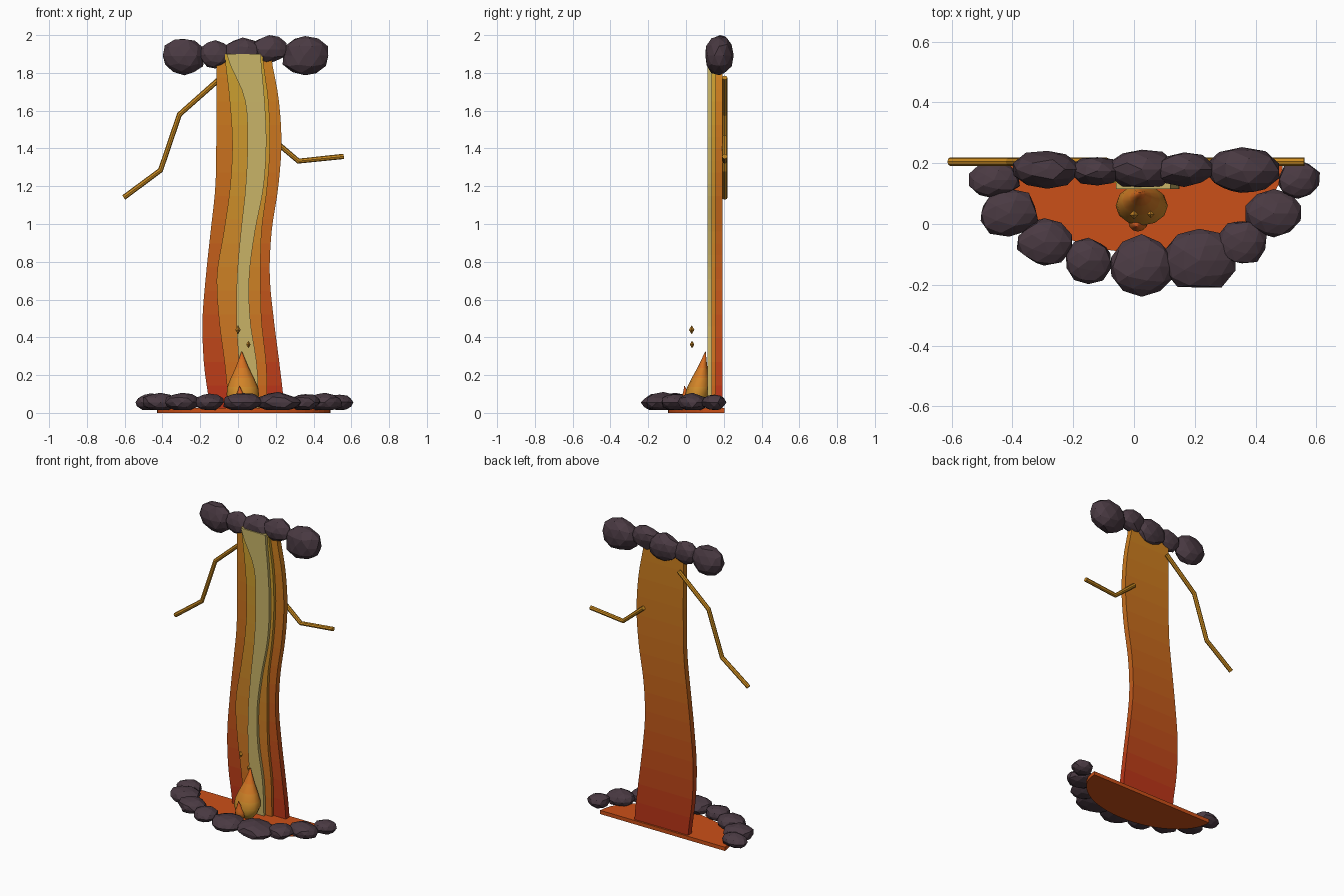
import bpy, bmesh, math, random
from mathutils import Vector

if "Cube" in bpy.data.objects:
    bpy.data.objects.remove(bpy.data.objects["Cube"])

random.seed(4)
mats = {}


def mat(col):
    key = tuple(round(c, 3) for c in col)
    if key not in mats:
        m = bpy.data.materials.new("colour_%d" % len(mats))
        m.diffuse_color = (*key, 1)
        m.use_nodes = True
        m.node_tree.nodes["Principled BSDF"].inputs["Base Color"].default_value = m.diffuse_color
        mats[key] = m
    return mats[key]


def finish(name, bm, low, high=None, bands=10, smooth=False):
    """Make the object, coloured in bands from low to high along z."""
    bmesh.ops.recalc_face_normals(bm, faces=bm.faces)
    me = bpy.data.meshes.new(name)
    ob = bpy.data.objects.new(name, me)
    bpy.context.collection.objects.link(ob)
    n = bands if high else 1
    for i in range(n):
        t = i / max(n - 1, 1)
        me.materials.append(mat([a + (b - a) * t for a, b in zip(low, high or low)]))
    zs = [v.co.z for v in bm.verts]
    z0, z1 = min(zs), max(zs)
    for f in bm.faces:
        t = (f.calc_center_median().z - z0) / (z1 - z0)
        f.material_index = min(int(t * n), n - 1)
        f.smooth = smooth
    bm.to_mesh(me)
    bm.free()
    return ob


def rings(loops):
    """Closed solid skinned through equal-length vertex loops."""
    bm = bmesh.new()
    vs = [[bm.verts.new(p) for p in lp] for lp in loops]
    for a, b in zip(vs, vs[1:]):
        for i in range(len(a)):
            j = (i + 1) % len(a)
            bm.faces.new((a[i], a[j], b[j], b[i]))
    bm.faces.new(vs[0])
    bm.faces.new(vs[-1])
    return bm


def sample(keys, t):
    """Catmull-Rom through evenly spaced keys."""
    s = t * (len(keys) - 1)
    i = min(int(s), len(keys) - 2)
    u = s - i
    p = [keys[max(0, min(len(keys) - 1, i + k))] for k in (-1, 0, 1, 2)]
    return 0.5 * (2 * p[1] + (p[2] - p[0]) * u + (2 * p[0] - 5 * p[1] + 4 * p[2] - p[3]) * u * u
                  + (3 * p[1] - p[0] - 3 * p[2] + p[3]) * u ** 3)


def ribbon(name, left, right, y0, y1, low, high):
    loops = []
    for i in range(31):
        t = i / 30
        z = 0.02 + 1.88 * t
        l, r = sample(left, t), sample(right, t)
        loops.append([(l, y0, z), (r, y0, z), (r, y1, z), (l, y1, z)])
    finish(name, rings(loops), low, high, 15)


# layered lava fall
ribbon("lava_fall_outer", [-.15, -.18, -.188, -.17, -.145, -.12, -.115, -.115, -.115],
       [.245, .22, .19, .168, .178, .213, .23, .215, .175], .155, .193,
       (.5, .035, .009), (.62, .22, .014))
ribbon("lava_fall_middle", [-.05, -.07, -.10, -.112, -.075, -.042, -.03, -.045, -.07],
       [.155, .15, .125, .12, .125, .155, .17, .16, .13], .135, .165,
       (.62, .14, .012), (.6, .36, .03))
ribbon("lava_fall_core", [.02, .005, -.008, -.005, .015, .04, .05, .035, -.06],
       [.11, .10, .065, .06, .09, .135, .15, .14, .12], .115, .15,
       (.58, .44, .13), (.58, .46, .14))

# half-round lava pool with straight back
outline = [(.03 + .46 * math.cos(a), .205 - .3 * math.sin(a))
           for a in (math.pi * i / 24 for i in range(25))]
finish("lava_pool", rings([[(x, y, z) for x, y in outline] for z in (0, .025)]), (.6, .08, .009))


# faceted rocks
def rock(name, c, r, flat=None):
    bm = bmesh.new()
    bmesh.ops.create_icosphere(bm, subdivisions=2, radius=1)
    cuts = [(Vector((random.gauss(0, 1), random.gauss(0, 1), random.gauss(0, 1))).normalized(),
             random.uniform(.82, .93)) for _ in range(8)]
    for v in bm.verts:
        v.co *= random.uniform(.96, 1.05)
        for n, d in cuts:
            over = v.co.dot(n) - d
            if over > 0:
                v.co -= n * over
        v.co = Vector(c) + Vector([a * b for a, b in zip(v.co, r)])
        if flat is not None:
            v.co.z = max(v.co.z, flat)
    finish(name, bm, (.068, .042, .055))


pool_rocks = [(-.46, .145, .085, .062), (-.41, .035, .105, .08), (-.295, -.06, .095, .08),
              (-.15, -.12, .078, .078), (.025, -.14, .108, .102), (.215, -.12, .12, .105),
              (.355, -.06, .082, .077), (.46, .035, .098, .08), (.54, .148, .072, .066)]
for i, (x, y, rx, ry) in enumerate(pool_rocks):
    rock("pool_rock_%d" % i, (x, y, .056), (rx, ry, .046 + .15 * (rx - .075)), .015)
ledge_rocks = [(-.285, .18, 1.89, .115, .065, .1), (-.12, .175, 1.895, .09, .05, .075),
               (.025, .18, 1.895, .115, .07, .09), (.165, .18, 1.925, .1, .056, .078),
               (.355, .175, 1.892, .133, .08, .107)]
for i, (x, y, z, rx, ry, rz) in enumerate(ledge_rocks):
    rock("ledge_rock_%d" % i, (x, y, z), (rx, ry, rz))


# glowing cracks: bent rods reaching out on each side
def crack(name, pts):
    pts = [Vector((x, .205, z)) for x, z in pts]
    loops = []
    for i, p in enumerate(pts):
        a = (p - pts[max(i - 1, 0)]).normalized()
        b = (pts[min(i + 1, len(pts) - 1)] - p).normalized()
        d = (a + b).normalized()
        side = Vector((-d.z, 0, d.x))
        loops.append([p + .014 * (math.cos(k * math.pi / 4) * side
                                  + math.sin(k * math.pi / 4) * Vector((0, 1, 0))) for k in range(8)])
    finish(name, rings(loops), (.6, .26, .015))


crack("crack_left", [(-.09, 1.775), (-.31, 1.58), (-.41, 1.285), (-.605, 1.14)])
crack("crack_right", [(.17, 1.46), (.32, 1.333), (.56, 1.358)])


# teardrop flames, leaning towards the tip
def flame(name, base, tip, r, low, high):
    base, tip = Vector(base), Vector(tip)
    loops = []
    for t, w in ((0, .55), (.1, .85), (.22, 1), (.36, .95), (.52, .72), (.7, .42), (.86, .2), (1, .02)):
        c = base.lerp(tip, t)
        loops.append([c + Vector((r[0] * w * math.cos(a), r[1] * w * math.sin(a), 0))
                      for a in (k * math.pi / 6 for k in range(12))])
    finish(name, rings(loops), low, high, 7, True)


flame("splash_flame", (.027, .048, .03), (.02, .103, .325), (.086, .065),
      (.6, .33, .03), (.68, .13, .012))
flame("small_flame", (.015, .01, .03), (.008, -.008, .145), (.032, .03),
      (.65, .2, .015), (.68, .09, .012))

# sparks
for i, (p, r) in enumerate((((0, .03, .44), .024), ((.055, .032, .362), .02))):
    bm = bmesh.new()
    bmesh.ops.create_icosphere(bm, subdivisions=1, radius=.01)
    bm.clear()
    ring = [bm.verts.new((p[0] + .6 * r * x, p[1] + .6 * r * y, p[2]))
            for x, y in ((1, 0), (0, 1), (-1, 0), (0, -1))]
    for s in (-1, 1):
        apex = bm.verts.new((p[0], p[1], p[2] + s * r))
        for k in range(4):
            bm.faces.new((ring[k], ring[(k + 1) % 4], apex))
    finish("spark_%d" % i, bm, (.6, .25, .02))
